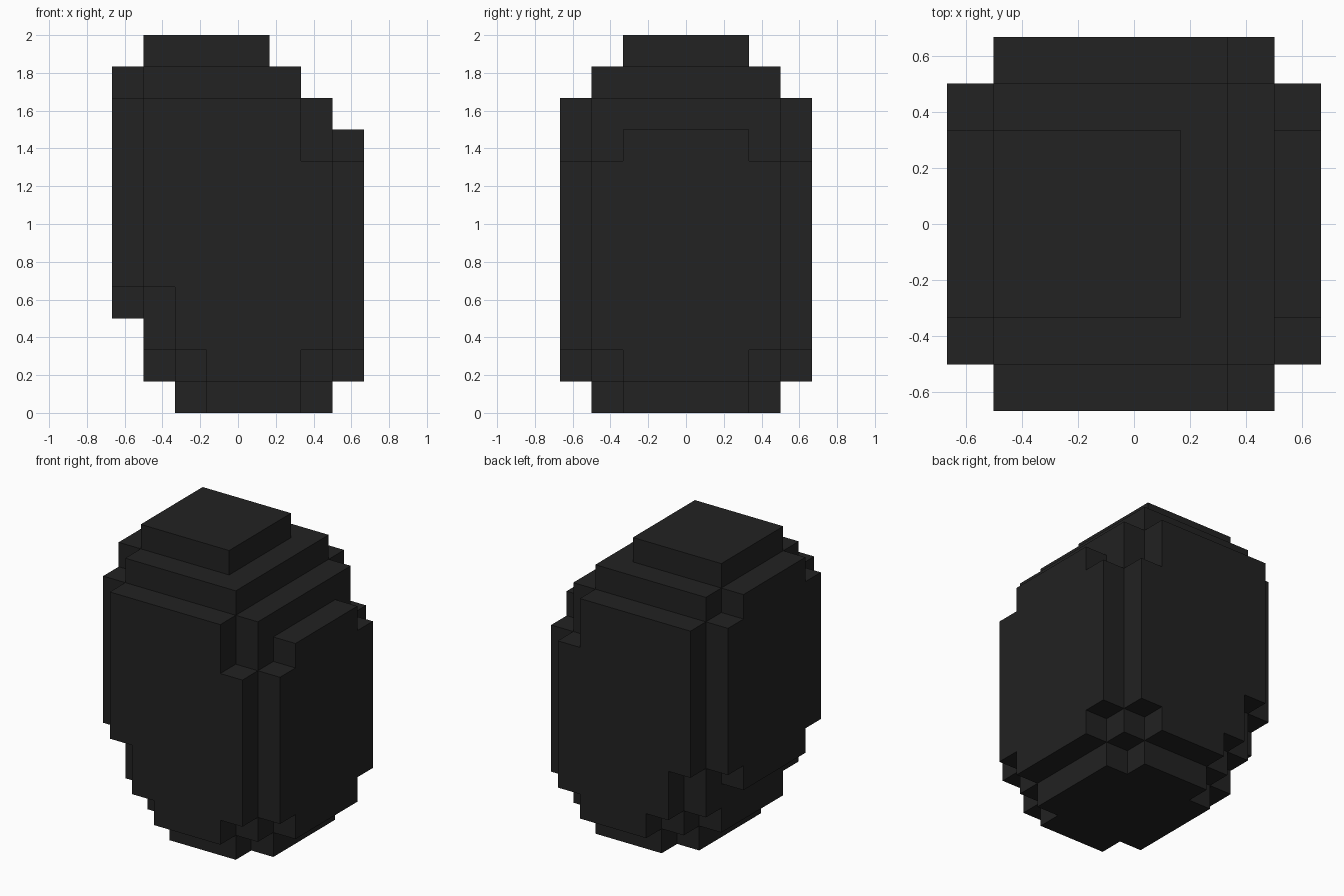
import bpy
import bmesh
from mathutils import Vector

cube = bpy.data.objects.get("Cube")
if cube:
    bpy.data.objects.remove(cube, do_unlink=True)

UNIT = 1 / 6  # size of one block

# Near-black colour
black = bpy.data.materials.new("soft_black")
black.use_nodes = True
colour = (0.016, 0.016, 0.016, 1)
black.diffuse_color = colour
black.node_tree.nodes["Principled BSDF"].inputs["Base Color"].default_value = colour

# Leaning egg: for each block column along x, the bottom and top of each
# layer, keyed by the layer's half depth in blocks
COLUMNS = {
    -4: {3: (4, 10), 2: (3, 11)},
    -3: {4: (4, 10), 3: (2, 11), 2: (1, 12)},
    -2: {4: (2, 10), 3: (1, 11), 2: (0, 12)},
    -1: {4: (1, 10), 3: (0, 11), 2: (0, 12)},
    0: {4: (1, 10), 3: (0, 11), 2: (0, 12)},
    1: {4: (1, 10), 3: (0, 11)},
    2: {4: (2, 8), 3: (1, 10), 2: (0, 10)},
    3: {3: (2, 8), 2: (1, 9)},
}

solid = {(x, y, z)
         for x, layers in COLUMNS.items()
         for half, (low, high) in layers.items()
         for y in range(-half, half)
         for z in range(low, high)}


def add_side(bm, cell, axis, sign):
    """Add the square face of a block on one side, facing outwards."""
    u, v = Vector(), Vector()
    u[(axis + 1) % 3] = 1
    v[(axis + 2) % 3] = 1
    corner = Vector(cell)
    if sign > 0:
        corner[axis] += 1
    else:
        u, v = v, u
    points = (corner, corner + u, corner + u + v, corner + v)
    bm.faces.new([bm.verts.new(p * UNIT) for p in points])


# Egg shell: only the exposed block sides
bm = bmesh.new()
for cell in sorted(solid):
    for axis in range(3):
        for sign in (-1, 1):
            neighbour = list(cell)
            neighbour[axis] += sign
            if tuple(neighbour) not in solid:
                add_side(bm, cell, axis, sign)
bmesh.ops.remove_doubles(bm, verts=bm.verts, dist=UNIT / 100)

mesh = bpy.data.meshes.new("blocky_egg")
bm.to_mesh(mesh)
bm.free()
mesh.materials.append(black)
egg = bpy.data.objects.new("blocky_egg", mesh)
bpy.context.collection.objects.link(egg)
